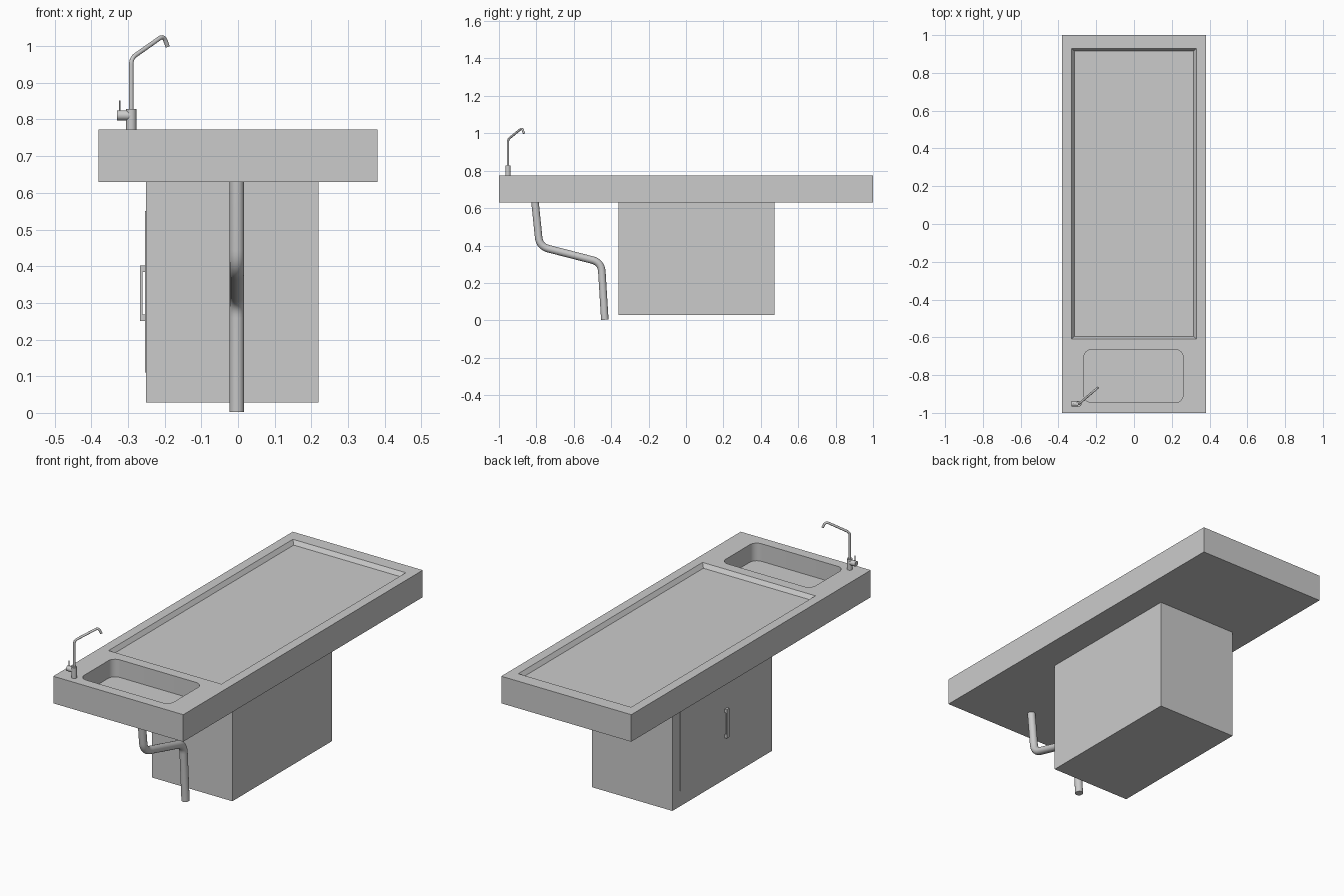
import bpy, bmesh, math
from mathutils import Vector

if "Cube" in bpy.data.objects:
    bpy.data.objects.remove(bpy.data.objects["Cube"])


def loft(name, rings):
    """Closed solid through a few point rings, capped at both ends."""
    bm = bmesh.new()
    rows = [[bm.verts.new(p) for p in r] for r in rings]
    n = len(rows[0])
    for a, b in zip(rows, rows[1:]):
        for i in range(n):
            j = (i + 1) % n
            bm.faces.new((a[i], a[j], b[j], b[i]))
    bm.faces.new(rows[0][::-1])
    bm.faces.new(rows[-1])
    bmesh.ops.recalc_face_normals(bm, faces=bm.faces[:])
    me = bpy.data.meshes.new(name)
    bm.to_mesh(me)
    bm.free()
    ob = bpy.data.objects.new(name, me)
    bpy.context.collection.objects.link(ob)
    return ob


def rect(x0, x1, y0, y1, z, r=0.0, seg=8):
    """Rectangle ring, with rounded corners when r > 0."""
    if r == 0:
        return [(x0, y0, z), (x1, y0, z), (x1, y1, z), (x0, y1, z)]
    pts = []
    centres = [(x1 - r, y1 - r), (x0 + r, y1 - r), (x0 + r, y0 + r), (x1 - r, y0 + r)]
    for k, (cx, cy) in enumerate(centres):
        for i in range(seg + 1):
            a = math.pi / 2 * (k + i / seg)
            pts.append((cx + r * math.cos(a), cy + r * math.sin(a), z))
    return pts


def box(name, x0, x1, y0, y1, z0, z1):
    return loft(name, [rect(x0, x1, y0, y1, z0), rect(x0, x1, y0, y1, z1)])


def activate(ob):
    bpy.ops.object.select_all(action='DESELECT')
    ob.select_set(True)
    bpy.context.view_layer.objects.active = ob


def carve(ob, cutter):
    mod = ob.modifiers.new("carve", 'BOOLEAN')
    mod.operation, mod.solver, mod.object = 'DIFFERENCE', 'EXACT', cutter
    activate(ob)
    bpy.ops.object.modifier_apply(modifier=mod.name)
    bpy.data.objects.remove(cutter)


def tube(name, pts, radius, bend=0.0, seg=8):
    """Round tube along a path whose corners are rounded by bend."""
    pts = [Vector(p) for p in pts]
    path = [pts[0]]
    for a, b, c in zip(pts, pts[1:], pts[2:]):
        p, q = b + (a - b).normalized() * bend, b + (c - b).normalized() * bend
        for i in range(seg + 1):
            t = i / seg
            path.append(p * (1 - t) ** 2 + b * 2 * t * (1 - t) + q * t * t)
    path.append(pts[-1])
    cu = bpy.data.curves.new(name, 'CURVE')
    cu.dimensions = '3D'
    cu.bevel_depth, cu.bevel_resolution, cu.use_fill_caps = radius, 6, True
    sp = cu.splines.new('POLY')
    sp.points.add(len(path) - 1)
    for sp_pt, p in zip(sp.points, path):
        sp_pt.co = (*p, 1)
    ob = bpy.data.objects.new(name, cu)
    bpy.context.collection.objects.link(ob)
    activate(ob)
    bpy.ops.object.convert(target='MESH')
    bpy.ops.object.shade_smooth_by_angle(angle=math.radians(40))
    return ob


# Table top with sloped-edge tray and rounded sink basin
table_top = box("table_top", -0.38, 0.38, -1, 1, 0.63, 0.773)
tray = [rect(-0.33 + d, 0.33 - d, -0.61 + d, 0.93 - d, z)
        for d, z in ((0.015, 0.752), (0, 0.773), (0, 0.80))]
carve(table_top, loft("tray_cutter", tray))
basin = [rect(-0.265, 0.26, -0.945, -0.665, z, 0.04) for z in (0.68, 0.80)]
carve(table_top, loft("basin_cutter", basin))
activate(table_top)
bpy.ops.object.shade_smooth_by_angle(angle=math.radians(25))

# Pedestal cabinet with door and handle
box("cabinet", -0.251, 0.219, -0.36, 0.472, 0.028, 0.632)
box("cabinet_door", -0.254, -0.245, -0.02, 0.41, 0.11, 0.55)
box("handle_bar", -0.267, -0.261, 0.02, 0.04, 0.25, 0.402)
for label, z in (("lower", 0.25), ("upper", 0.384)):
    box(label + "_handle_bracket", -0.262, -0.25, 0.02, 0.04, z, z + 0.018)

# Drain pipe under the sink
tube("drain_pipe", [(-0.003, -0.81, 0.66), (-0.003, -0.783, 0.395),
                    (-0.003, -0.453, 0.31), (-0.003, -0.434, 0.003)], 0.02, 0.05)

# Faucet: body, mixer knob, lever and bent spout
fx, fy = -0.291, -0.952
tube("faucet_body", [(fx, fy, 0.77), (fx, fy, 0.829)], 0.014)
tube("faucet_knob", [(-0.33, fy, 0.811), (fx, fy, 0.811)], 0.014)
tube("faucet_lever", [(-0.322, fy, 0.815), (-0.322, fy, 0.852)], 0.002)
tube("faucet_spout", [(fx, fy, 0.82), (fx, fy, 0.967),
                      (-0.203, -0.876, 1.029), (-0.192, -0.867, 0.999)], 0.006, 0.017)
